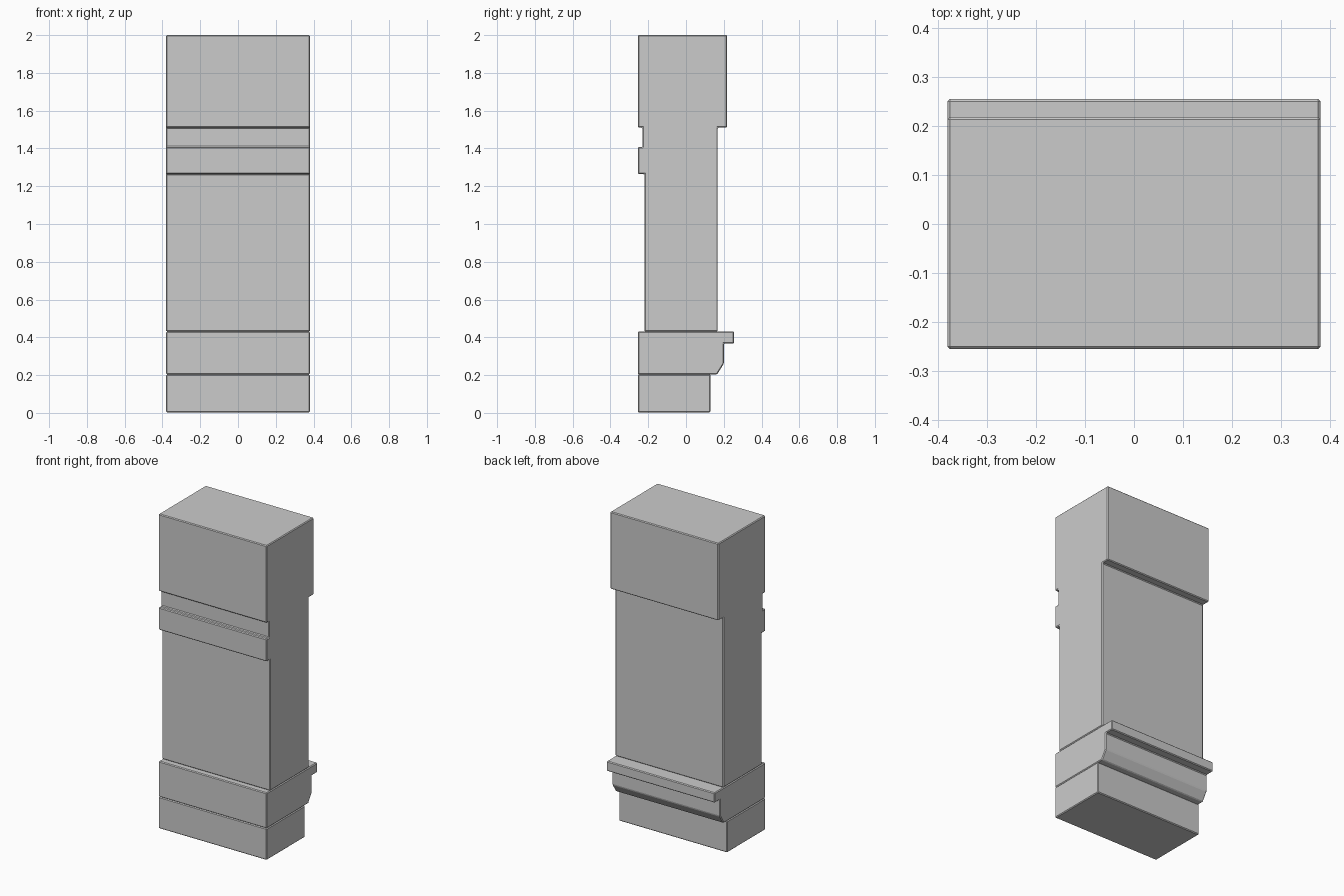
import bpy, bmesh

if "Cube" in bpy.data.objects:
    bpy.data.objects.remove(bpy.data.objects["Cube"])

HALF_WIDTH = 0.38


def extrude_profile(name, profile, bevel=0.005):
    """Extrude a (y, z) side profile across the width and chamfer its edges."""
    bm = bmesh.new()
    face = bm.faces.new([bm.verts.new((-HALF_WIDTH, y, z)) for y, z in profile])
    result = bmesh.ops.extrude_face_region(bm, geom=[face])
    moved = [v for v in result["geom"] if isinstance(v, bmesh.types.BMVert)]
    bmesh.ops.translate(bm, verts=moved, vec=(2 * HALF_WIDTH, 0, 0))
    bmesh.ops.recalc_face_normals(bm, faces=bm.faces)
    mesh = bpy.data.meshes.new(name)
    bm.to_mesh(mesh)
    bm.free()
    obj = bpy.data.objects.new(name, mesh)
    bpy.context.collection.objects.link(obj)
    mod = obj.modifiers.new("edge_chamfer", "BEVEL")
    mod.width = bevel
    mod.segments = 1
    mod.limit_method = "ANGLE"
    return obj


# Foot block
extrude_profile("foot_block", [(-0.255, 0.003), (0.13, 0.003), (0.13, 0.204), (-0.255, 0.204)])

# Plinth with sloped underside and projecting rear ledge
extrude_profile("plinth", [
    (-0.255, 0.204), (0.165, 0.204), (0.20, 0.26), (0.20, 0.367),
    (0.255, 0.367), (0.255, 0.43), (-0.255, 0.43)])

# Shaft, front band, recessed neck and overhanging head
extrude_profile("shaft_and_head", [
    (-0.22, 0.43), (0.168, 0.43), (0.168, 1.51), (0.218, 1.51),
    (0.218, 2.0), (-0.255, 2.0), (-0.255, 1.51), (-0.23, 1.51),
    (-0.23, 1.407), (-0.255, 1.407), (-0.255, 1.264), (-0.22, 1.264)])
